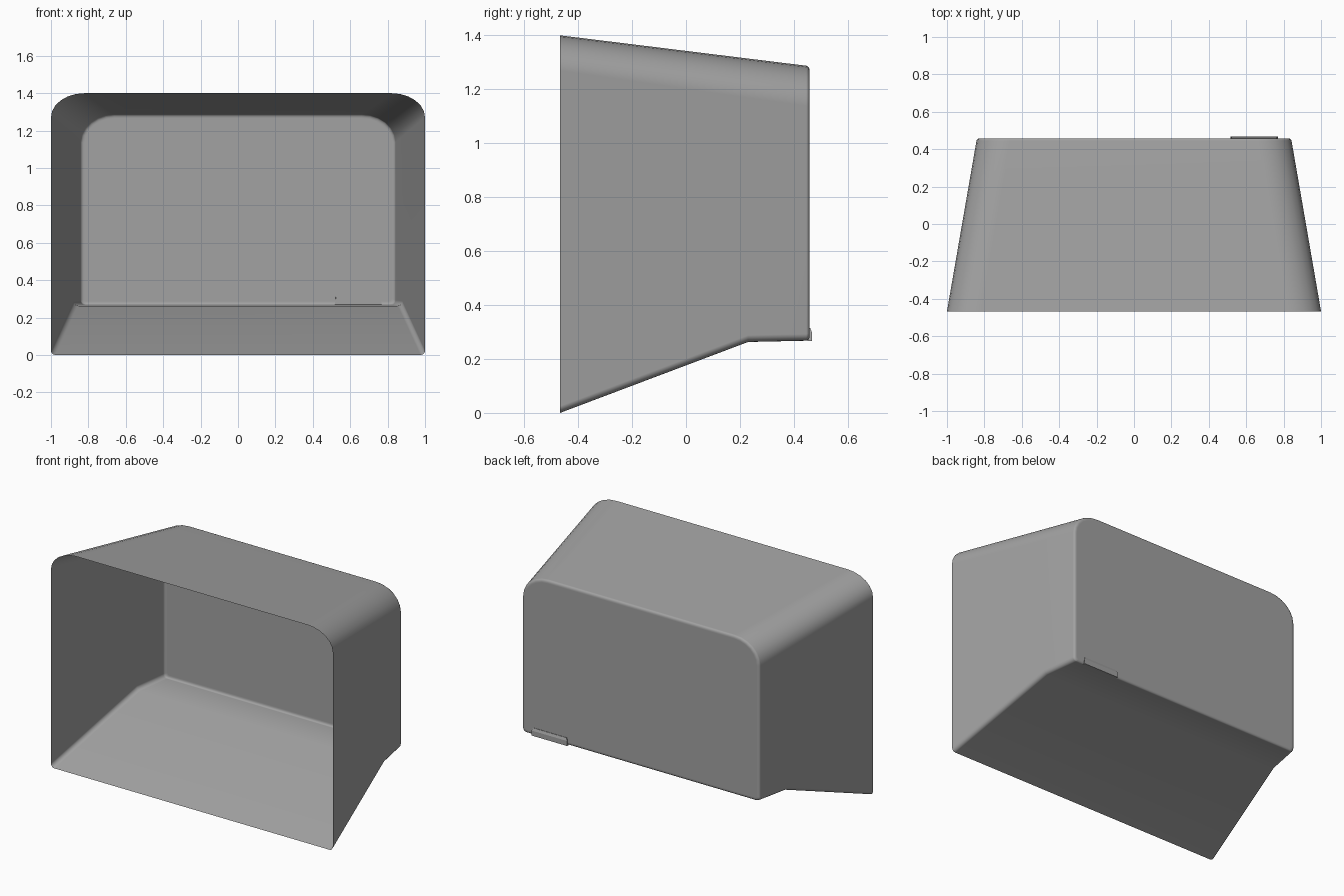
import bpy, bmesh, math

cube = bpy.data.objects.get("Cube")
if cube:
    bpy.data.objects.remove(cube, do_unlink=True)

grey = bpy.data.materials.new("plain grey")
grey.use_nodes = True
COLOUR = (0.36, 0.36, 0.36, 1)
grey.diffuse_color = COLOUR
grey.node_tree.nodes["Principled BSDF"].inputs["Base Color"].default_value = COLOUR


def make_object(name, bm):
    mesh = bpy.data.meshes.new(name)
    bm.to_mesh(mesh)
    bm.free()
    mesh.materials.append(grey)
    ob = bpy.data.objects.new(name, mesh)
    bpy.context.collection.objects.link(ob)
    bpy.ops.object.select_all(action='DESELECT')
    ob.select_set(True)
    bpy.context.view_layer.objects.active = ob
    return ob


FRONT, BACK, BEND = -0.467, 0.458, 0.23


def section(y, inset=0.0):
    """Rounded outline of the hood at depth y, counter-clockwise from the front."""
    t = (y - FRONT) / (BACK - FRONT)
    half = 1 - 0.16 * t - inset
    top = 1.4 - 0.114 * t - inset
    if y < BEND:
        bottom = 0.263 * (y - FRONT) / (BEND - FRONT)
    else:
        bottom = 0.263 + 0.005 * (y - BEND) / (BACK - BEND)
    bottom += inset
    rx, rz, rb = 0.18 - inset, 0.13 + 0.02 * t - inset, 0.025 - inset / 2
    right = []
    for i in range(5):
        a = math.radians(-90 + 90 * i / 4)
        right.append((half - rb + rb * math.cos(a), bottom + rb + rb * math.sin(a)))
    for i in range(7):
        a = math.radians(90 * i / 6)
        right.append((half - rx + rx * math.cos(a), top - rz + rz * math.sin(a)))
    outline = right + [(-x, z) for x, z in reversed(right)]
    return [(x, y, z) for x, z in outline]


# Hood: open-fronted thin shell with a softly rounded back edge
bm = bmesh.new()
rings = [section(FRONT), section(BEND), section(BACK - 0.012),
         section(BACK - 0.0035, 0.0035), section(BACK, 0.012), section(BACK, 0.02)]
loops = [[bm.verts.new(p) for p in ring] for ring in rings]
for a, b in zip(loops, loops[1:]):
    for i in range(len(a)):
        j = (i + 1) % len(a)
        bm.faces.new((a[i], a[j], b[j], b[i]))
bm.faces.new(loops[-1])
bmesh.ops.recalc_face_normals(bm, faces=bm.faces)
hood = make_object("hood_shell", bm)
if max(hood.data.polygons, key=lambda f: f.center.y).normal.y < 0:
    hood.data.flip_normals()
bpy.ops.object.shade_smooth_by_angle(angle=math.radians(50))
hood.modifiers.new("flat panels", 'WEIGHTED_NORMAL').keep_sharp = True

# Clip: small tab through the back wall, with a sloped upper edge
bm = bmesh.new()
profile = [(0.45, 0.266), (0.467, 0.266), (0.467, 0.298), (0.461, 0.314), (0.45, 0.314)]
ends = []
for side in (-1, 1):
    ends.append([bm.verts.new((0.643 + side * (0.126 if z < 0.3 else 0.118), y, z))
                 for y, z in profile])
for i in range(len(profile)):
    j = (i + 1) % len(profile)
    bm.faces.new((ends[0][i], ends[0][j], ends[1][j], ends[1][i]))
for end in ends:
    bm.faces.new(end)
bmesh.ops.recalc_face_normals(bm, faces=bm.faces)
make_object("back_clip", bm)
